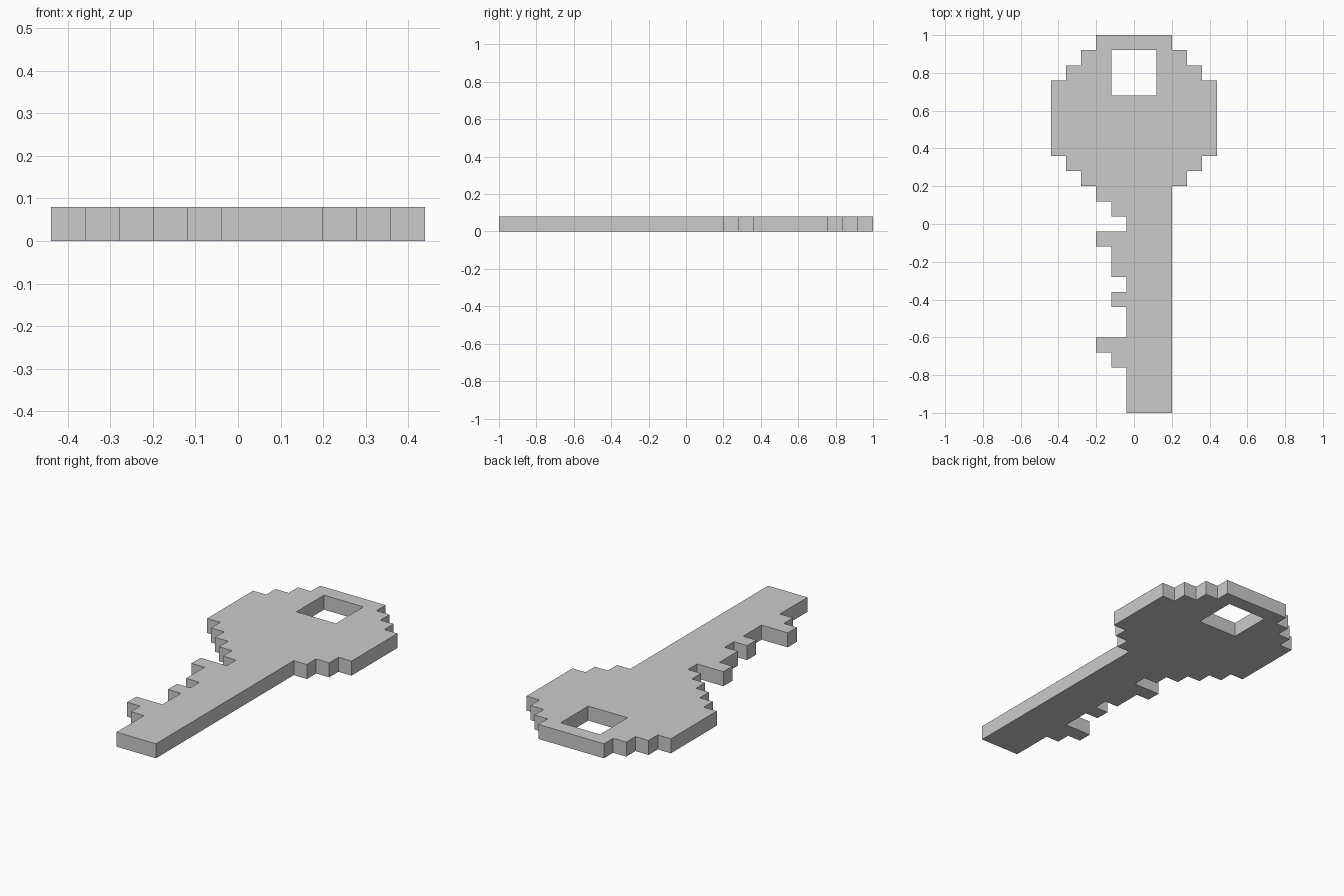
import bpy
import bmesh

if "Cube" in bpy.data.objects:
    bpy.data.objects.remove(bpy.data.objects["Cube"])

U = 0.08  # one pixel step of the design

# Left edge of each row below the bow, in steps from x = 0 (half steps), top to bottom
BOW = [2.5, 3.5, 4.5] + [5.5] * 5 + [4.5, 3.5]
TEETH = [2.5, 1.5, 0.5, 2.5, 1.5, 1.5, 0.5, 1.5, 0.5, 0.5, 2.5, 1.5, 0.5, 0.5, 0.5]
SHAFT = [2.5] * len(TEETH)


def stepped_edge(widths, side):
    """Stair-step edge from top to bottom, skipping points on straight runs."""
    pts = []
    for row, w in enumerate(widths):
        if row == 0 or widths[row - 1] != w:
            pts.append((side * w * U, 1 - row * U))
        if row == len(widths) - 1 or widths[row + 1] != w:
            pts.append((side * w * U, 1 - (row + 1) * U))
    return pts


def add_loop(curve, pts):
    spline = curve.splines.new('POLY')
    spline.points.add(len(pts) - 1)
    for p, (x, y) in zip(spline.points, pts):
        p.co = (x, y, 0, 1)
    spline.use_cyclic_u = True
    spline.use_smooth = False


# Key profile: bow, toothed left side, straight right side, and keyring hole
profile = bpy.data.curves.new("key_profile", 'CURVE')
profile.dimensions = '2D'
profile.fill_mode = 'BOTH'
profile.extrude = U / 2
add_loop(profile, stepped_edge(BOW + TEETH, -1) + stepped_edge(BOW + SHAFT, 1)[::-1])
h = 1.5 * U
add_loop(profile, [(-h, 0.68), (h, 0.68), (h, 0.92), (-h, 0.92)])

# Turn the extruded profile into one clean solid resting on z = 0
temp = bpy.data.objects.new("key_profile", profile)
bpy.context.collection.objects.link(temp)
bpy.context.view_layer.update()
mesh = bpy.data.meshes.new_from_object(temp.evaluated_get(bpy.context.evaluated_depsgraph_get()))
bpy.data.objects.remove(temp)

bm = bmesh.new()
bm.from_mesh(mesh)
bmesh.ops.remove_doubles(bm, verts=bm.verts, dist=1e-4)
bmesh.ops.translate(bm, verts=bm.verts, vec=(0, 0, U / 2))
bmesh.ops.recalc_face_normals(bm, faces=bm.faces)
for f in bm.faces:
    f.smooth = False
bm.to_mesh(mesh)
bm.free()

mesh.name = "key"
key = bpy.data.objects.new("key", mesh)
bpy.context.collection.objects.link(key)
